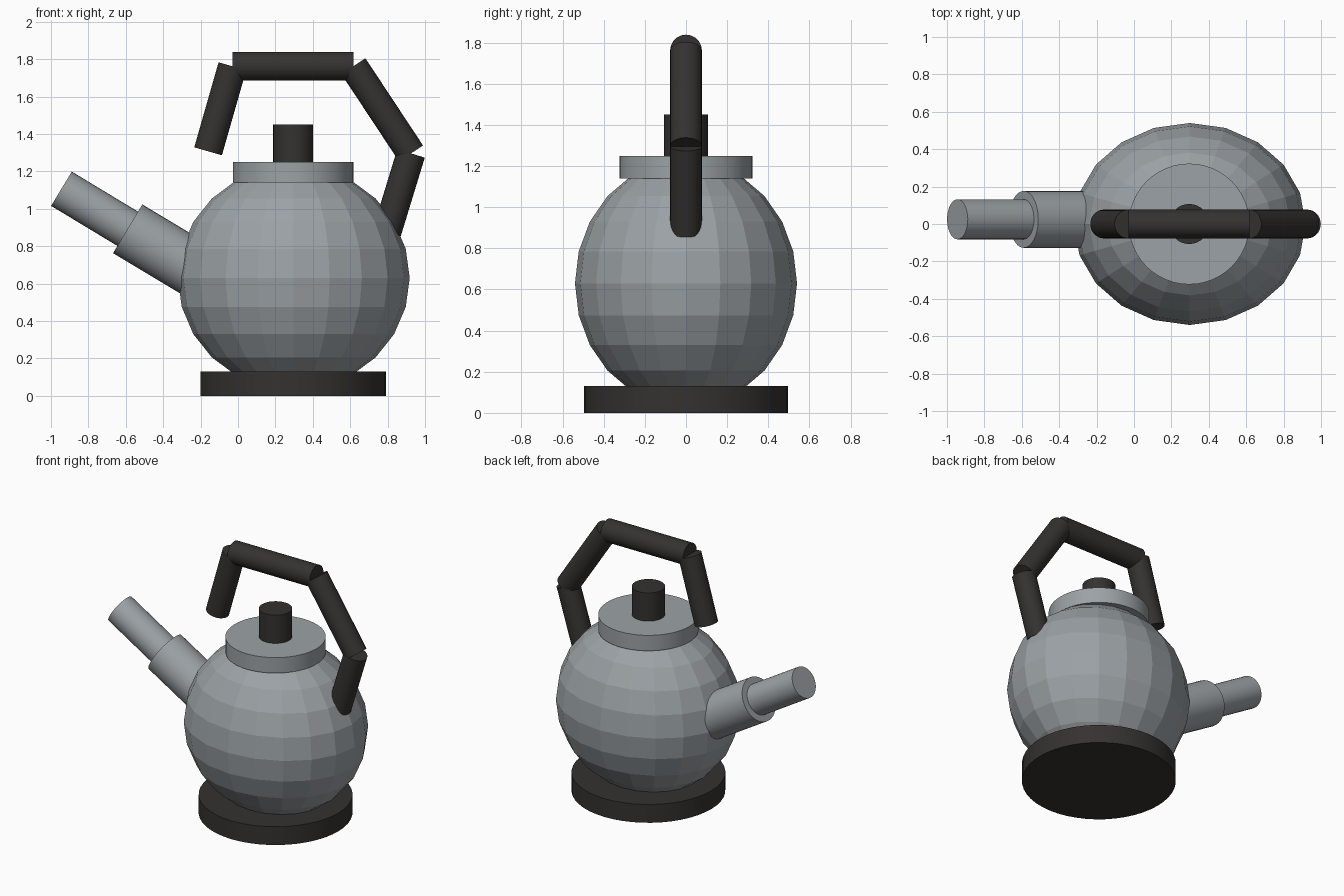
import bpy
import math
from mathutils import Vector

if "Cube" in bpy.data.objects:
    bpy.data.objects.remove(bpy.data.objects["Cube"])


def material(name, color):
    mat = bpy.data.materials.new(name)
    mat.diffuse_color = color
    mat.use_nodes = True
    mat.node_tree.nodes["Principled BSDF"].inputs["Base Color"].default_value = mat.diffuse_color
    return mat


STEEL = material("steel", (0.33, 0.36, 0.38, 1))
DARK = material("dark_plastic", (0.035, 0.032, 0.03, 1))
CX = 0.295  # axis of body, base and lid


def rod(name, a, b, radius, mat, sides=32):
    """Capped cylinder running from point a to point b."""
    a, b = Vector(a), Vector(b)
    bpy.ops.mesh.primitive_cylinder_add(
        vertices=sides, radius=radius, depth=(b - a).length, location=(a + b) / 2,
        rotation=(b - a).to_track_quat('Z', 'Y').to_euler())
    ob = bpy.context.object
    ob.name = name
    ob.data.materials.append(mat)
    bpy.ops.object.shade_smooth_by_angle(angle=math.radians(35))
    return ob


# Faceted ellipsoid body
bpy.ops.mesh.primitive_uv_sphere_add(segments=20, ring_count=12, radius=1,
                                     location=(CX + 0.003, 0, 0.63))
body = bpy.context.object
body.name = "body"
body.scale = (0.62, 0.54, 0.60)
body.data.materials.append(STEEL)

# Base, lid and knob
rod("base", (CX, 0, 0), (CX, 0, 0.13), 0.495, DARK, 48)
rod("lid", (CX, 0, 1.14), (CX, 0, 1.25), 0.323, STEEL, 48)
rod("lid_knob", (CX, 0, 1.24), (CX, 0, 1.45), 0.107, DARK)

# Two-step spout
rod("spout_root", (-0.59, 0.025, 0.893), (-0.17, 0.025, 0.641), 0.152, STEEL)
rod("spout_tip", (-0.944, 0.025, 1.107), (-0.53, 0.025, 0.857), 0.107, STEEL)

# Handle made of straight rods
path = [(-0.16, 1.307), (-0.03, 1.762), (0.617, 1.762), (0.925, 1.296), (0.797, 0.877)]
names = ["handle_front", "handle_grip", "handle_rear", "handle_mount"]
for name, (x0, z0), (x1, z1) in zip(names, path, path[1:]):
    rod(name, (x0, 0, z0), (x1, 0, z1), 0.077, DARK)
